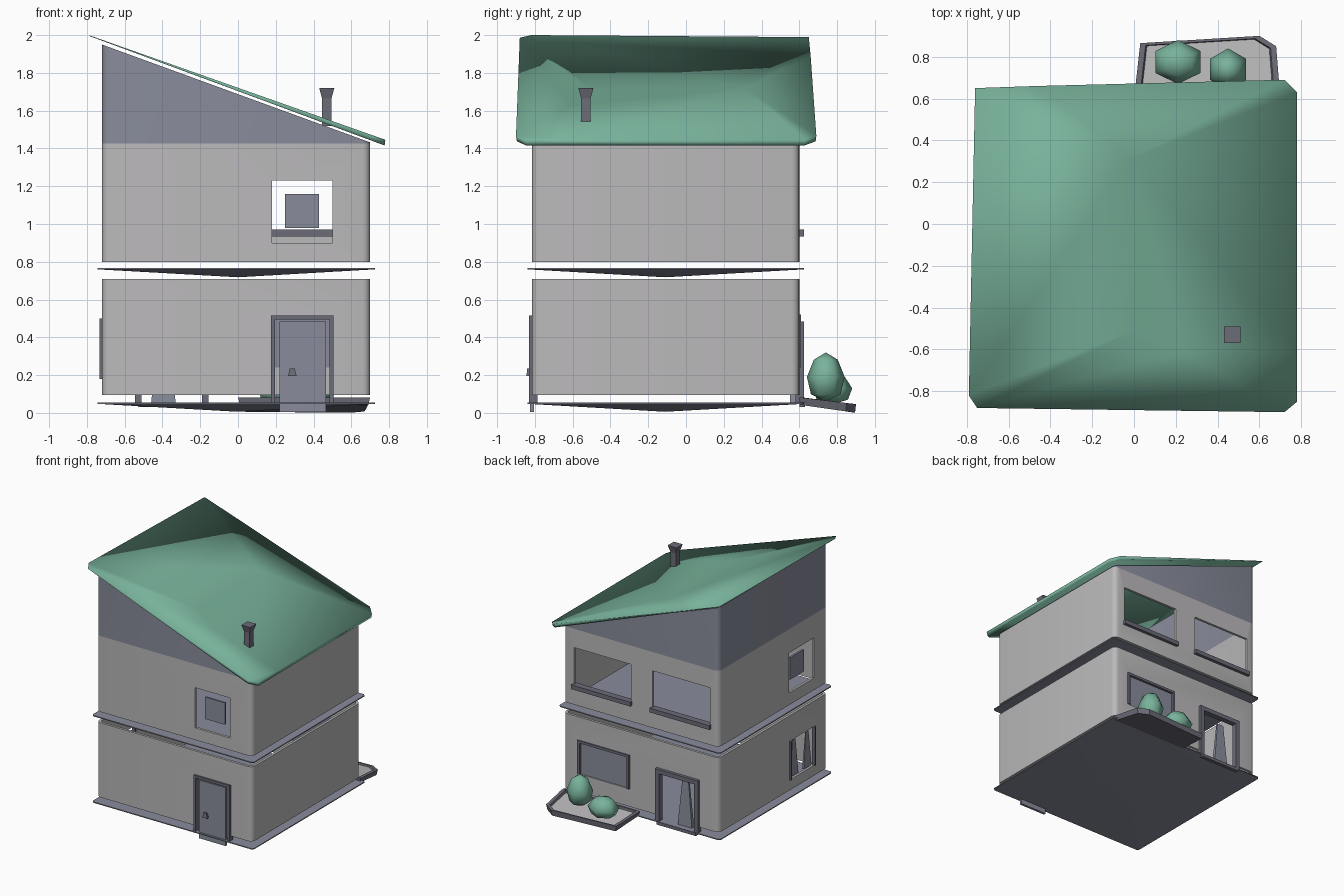
import bpy, bmesh, math
from mathutils import Vector

cube = bpy.data.objects.get("Cube")
if cube:
    bpy.data.objects.remove(cube, do_unlink=True)


def material(name, rgb):
    m = bpy.data.materials.new(name)
    m.use_nodes = True
    m.diffuse_color = (*rgb, 1)
    m.node_tree.nodes["Principled BSDF"].inputs["Base Color"].default_value = (*rgb, 1)
    return m


PLASTER = material("light_plaster", (0.5, 0.49, 0.5))
SLATE = material("slate_grey", (0.25, 0.265, 0.33))
TRIM = material("dark_trim", (0.15, 0.15, 0.19))
GREEN = material("leaf_green", (0.19, 0.45, 0.33))

# House footprint
X0, X1, Y0, Y1 = -0.72, 0.70, -0.815, 0.60
WALL = 0.02


def finish(name, bm, mat, angle=35):
    """Turn a bmesh into an object; angle None keeps it faceted."""
    bmesh.ops.recalc_face_normals(bm, faces=bm.faces)
    mesh = bpy.data.meshes.new(name)
    bm.to_mesh(mesh)
    bm.free()
    ob = bpy.data.objects.new(name, mesh)
    bpy.context.collection.objects.link(ob)
    mesh.materials.append(mat)
    if angle:
        smooth(ob, angle)
    return ob


def smooth(ob, angle):
    bpy.ops.object.select_all(action="DESELECT")
    ob.select_set(True)
    bpy.context.view_layer.objects.active = ob
    bpy.ops.object.shade_smooth_by_angle(angle=math.radians(angle))


def box(name, lo, hi, mat, taper=1.0):
    bm = bmesh.new()
    bmesh.ops.create_cube(bm, size=1)
    lo, hi = Vector(lo), Vector(hi)
    for v in bm.verts:
        k = taper if v.co.z > 0 else 1
        v.co = (lo + hi) / 2 + Vector((v.co.x * k, v.co.y * k, v.co.z)) * (hi - lo)
    return finish(name, bm, mat, None)


def rounded(inset, r, steps=4):
    """Rounded rectangle around the house, counter-clockwise."""
    pts = []
    for i, (sx, sy) in enumerate([(1, 1), (-1, 1), (-1, -1), (1, -1)]):
        cx = (X1 - inset - r) if sx > 0 else (X0 + inset + r)
        cy = (Y1 - inset - r) if sy > 0 else (Y0 + inset + r)
        for k in range(steps + 1):
            a = math.pi / 2 * (i + k / steps)
            pts.append((cx + r * math.cos(a), cy + r * math.sin(a)))
    return pts


def bridge(bm, a, b):
    for i in range(len(a)):
        j = (i + 1) % len(a)
        bm.faces.new((a[i], a[j], b[j], b[i]))


def wall_ring(name, bottom, top, mat):
    """Thin closed wall; top is a function of x."""
    bm = bmesh.new()
    out, inn = rounded(0, 0.04), rounded(WALL, 0.025)
    loops = [[bm.verts.new((x, y, f(x))) for x, y in pts]
             for pts, f in ((out, bottom), (out, top), (inn, top), (inn, bottom))]
    for i in range(4):
        bridge(bm, loops[i], loops[(i + 1) % 4])
    return finish(name, bm, mat)


def cut(ob, openings):
    """Cut rectangular openings (lo, hi) through a wall."""
    for lo, hi in openings:
        c = box("cutter", lo, hi, SLATE)
        c.hide_render = True
        mod = ob.modifiers.new("opening", "BOOLEAN")
        mod.operation, mod.solver, mod.object = "DIFFERENCE", "EXACT", c
        bpy.context.view_layer.objects.active = ob
        bpy.ops.object.modifier_apply(modifier=mod.name)
        bpy.data.objects.remove(c, do_unlink=True)
    smooth(ob, 35)


def front_hole(x0, x1, z0, z1):
    return (x0, Y0 - 0.1, z0), (x1, Y0 + 0.1, z1)


def back_hole(x0, x1, z0, z1):
    return (x0, Y1 - 0.1, z0), (x1, Y1 + 0.1, z1)


def side_hole(y0, y1, z0, z1):
    return (X0 - 0.1, y0, z0), (X0 + 0.1, y1, z1)


# Storey walls and gable
lower = wall_ring("lower_wall", lambda x: 0.095, lambda x: 0.71, PLASTER)
cut(lower, [front_hole(0.18, 0.50, 0.05, 0.51), back_hole(0.09, 0.57, 0.24, 0.52),
            back_hole(-0.53, -0.17, 0.05, 0.48), side_hole(-0.65, -0.32, 0.18, 0.5)])
upper = wall_ring("upper_wall", lambda x: 0.80, lambda x: 1.425, PLASTER)
cut(upper, [front_hole(0.18, 0.50, 0.90, 1.23), side_hole(-0.64, -0.31, 0.90, 1.23),
            back_hole(0.08, 0.60, 0.94, 1.27), back_hole(-0.64, -0.115, 0.94, 1.27)])
wall_ring("gable_wall", lambda x: 1.425, lambda x: 1.432 + 0.518 * (X1 - x) / (X1 - X0), SLATE)


# Floor slabs: flat on top, shallow point underneath
def slab(name, top):
    bm = bmesh.new()
    pts = rounded(-0.025, 0.015, 1)
    a = [bm.verts.new((x, y, top)) for x, y in pts]
    b = [bm.verts.new((x, y, top - 0.008)) for x, y in pts]
    tip = bm.verts.new((0, -0.11, top - 0.05))
    bm.faces.new(a)
    bridge(bm, a, b)
    for i in range(len(b)):
        bm.faces.new((b[i], b[(i + 1) % len(b)], tip))
    finish(name, bm, SLATE, 50)


slab("ground_slab", 0.056)
slab("middle_slab", 0.768)


# Sloping roof, thin at the high edge and thicker at the eave
def roof_z(x):
    return 2.0 - 0.353 * (x + 0.79)


bm = bmesh.new()
edge = [(-0.76, 0.65), (-0.79, -0.82), (-0.75, -0.88), (0.72, -0.9), (0.78, -0.85),
        (0.78, -0.6), (0.78, 0.63), (0.72, 0.69), (-0.47, 0.66)]
top = [bm.verts.new((x, y, roof_z(x))) for x, y in edge]
low = [bm.verts.new((x * 0.995, y * 0.995, roof_z(x) - 0.005 - 0.016 * (x + 0.79))) for x, y in edge]
p, q, r = [bm.verts.new((x, y, roof_z(x) - 0.008)) for x, y in ((-0.02, 0.31), (0, -0.51), (0.24, -0.61))]
t = top
for f in [(t[0], t[1], q, p), (t[1], t[2], q), (t[2], t[3], r, q), (t[3], t[4], t[5], r),
          (q, r, t[5], p), (p, t[5], t[6]), (p, t[6], t[7]), (p, t[7], t[8]), (p, t[8], t[0])]:
    bmesh.ops.triangulate(bm, faces=[bm.faces.new(f)])
bridge(bm, top, low)
bm.faces.new(low)
finish("roof", bm, GREEN, 180)

# Chimney pipe with a flared cap
box("chimney_pipe", (0.445, -0.555, 1.52), (0.495, -0.505, 1.67), TRIM)
box("chimney_cap", (0.445, -0.555, 1.665), (0.495, -0.505, 1.72), TRIM, 1.6)


# Frames: two posts and a lintel on a front or back wall
def frame(name, x0, x1, z0, z1, y0, y1, w):
    box(name + "_post_a", (x0 - w, y0, z0), (x0, y1, z1), TRIM)
    box(name + "_post_b", (x1, y0, z0), (x1 + w, y1, z1), TRIM)
    box(name + "_lintel", (x0 - w, y0, z1), (x1 + w, y1, z1 + w), TRIM)


# Front door
frame("front_door_frame", 0.195, 0.485, 0.05, 0.495, Y0 - 0.015, Y0 + 0.03, 0.02)
box("front_door", (0.22, Y0 - 0.01, 0.005), (0.465, Y0 + 0.01, 0.485), SLATE)
box("door_knob", (0.265, Y0 - 0.03, 0.195), (0.31, Y0 - 0.008, 0.235), TRIM, 0.6)

# Back door with slim leaves standing ajar
frame("back_door_frame", -0.51, -0.19, 0.05, 0.45, Y1 - 0.02, Y1 + 0.025, 0.035)
box("back_door_leaf", (-0.46, Y1 - 0.05, 0.05), (-0.33, Y1 - 0.02, 0.42), SLATE, 0.45)
box("back_door_step", (-0.53, Y1, 0.03), (-0.17, Y1 + 0.03, 0.055), TRIM)

# Windows
box("front_window_pane", (0.25, Y0 + 0.03, 0.98), (0.43, Y0 + 0.045, 1.16), SLATE)
box("side_window_pane", (X0 + 0.03, -0.55, 0.98), (X0 + 0.045, -0.37, 1.16), SLATE)
box("back_window_pane", (0.09, Y1 - 0.018, 0.24), (0.57, Y1 - 0.01, 0.52), SLATE)
frame("back_window_frame", 0.115, 0.545, 0.24, 0.50, Y1 - 0.015, Y1 + 0.01, 0.02)
for x0, x1 in ((0.08, 0.60), (-0.64, -0.115)):
    box("back_window_sill", (x0 - 0.01, Y1 - 0.03, 0.935), (x1 + 0.01, Y1 + 0.025, 0.97), TRIM)
for y in (-0.65, -0.335):
    box("side_window_post", (X0 - 0.012, y, 0.18), (X0 + 0.015, y + 0.015, 0.5), TRIM)
for y in (-0.62, -0.45):
    box("side_curtain", (X0 + 0.01, y, 0.19), (X0 + 0.025, y + 0.1, 0.48), SLATE, 0.35)

# Planter: tilted tray with a raised rim
outline = [(0.0, 0.6), (0.03, 0.865), (0.6, 0.9), (0.68, 0.85), (0.7, 0.6)]
cx, cy = 0.35, 0.735


def tray_loop(bm, scale, z, slope):
    return [bm.verts.new((cx + (x - cx) * scale, cy + (y - cy) * scale, z - slope * (y - 0.62)))
            for x, y in outline]


bm = bmesh.new()
base, lip, inner, soil = [tray_loop(bm, *a) for a in
                          ((0.97, 0.04, 0.14), (1, 0.08, 0.12), (0.92, 0.08, 0.12), (0.9, 0.06, 0.1))]
bm.faces.new(base)
bridge(bm, base, lip)
bridge(bm, lip, inner)
bridge(bm, inner, soil)
bed = bm.faces.new(soil)
bed.material_index = 1
tray = finish("planter", bm, TRIM, 30)
tray.data.materials.append(PLASTER)


# Bushes
def bush(name, x, y, z, rx, ry, rz):
    bm = bmesh.new()
    bmesh.ops.create_uvsphere(bm, u_segments=6, v_segments=4, radius=1)
    for v in bm.verts:
        narrow = 1 - 0.15 * v.co.z
        v.co = (x + rx * narrow * v.co.x, y + ry * narrow * v.co.y, z + rz * v.co.z)
    finish(name, bm, GREEN, 60)


bush("tall_bush", 0.45, 0.74, 0.19, 0.1, 0.1, 0.13)
bush("low_bush", 0.21, 0.775, 0.13, 0.125, 0.105, 0.085)
